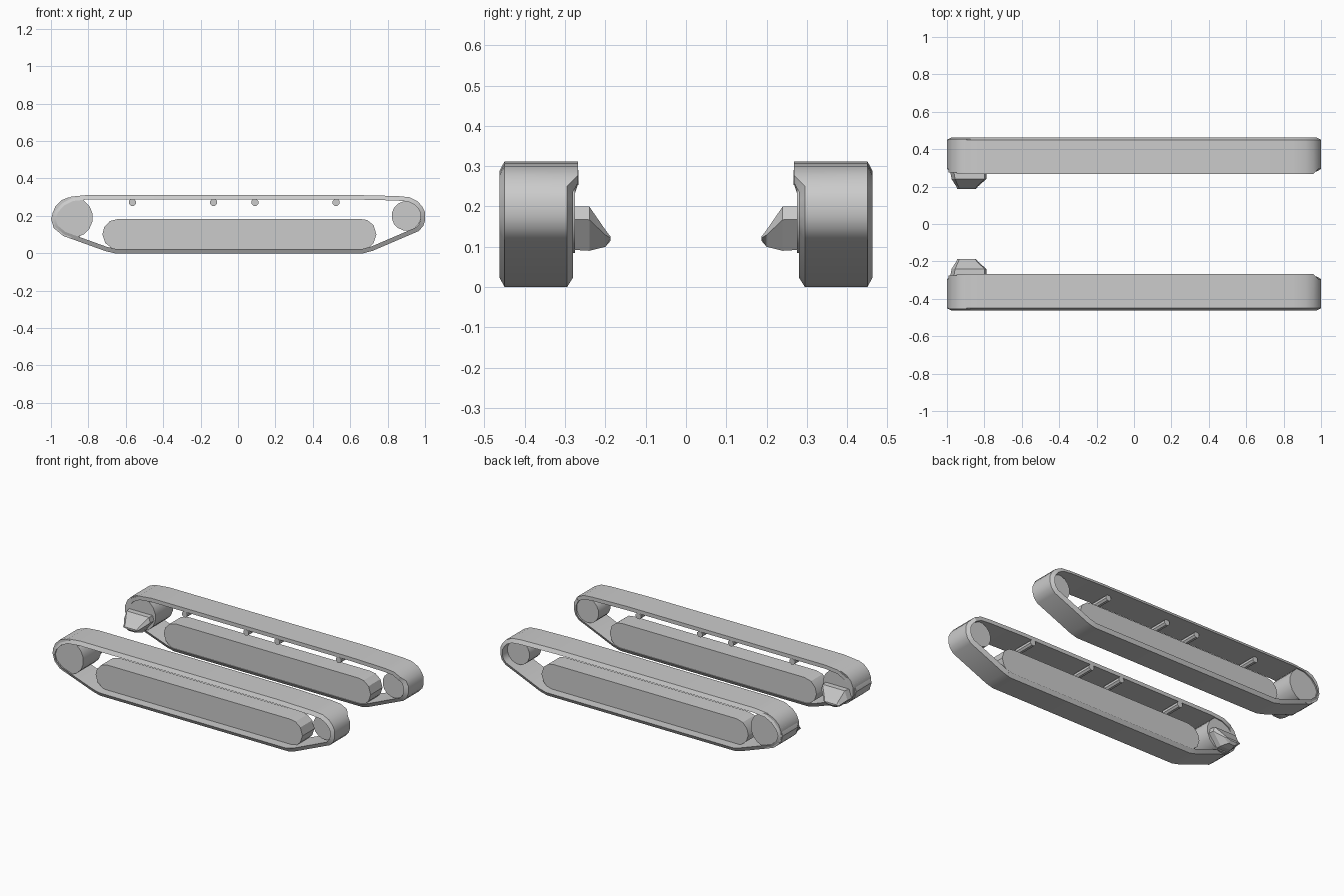
import bpy, bmesh, math
from mathutils import Vector

if "Cube" in bpy.data.objects:
    bpy.data.objects.remove(bpy.data.objects["Cube"])


def finish(name, bm, angle=30):
    """Turn a bmesh into an object mirrored across the centre line."""
    bmesh.ops.recalc_face_normals(bm, faces=bm.faces)
    me = bpy.data.meshes.new(name)
    bm.to_mesh(me)
    bm.free()
    ob = bpy.data.objects.new(name, me)
    bpy.context.collection.objects.link(ob)
    bpy.ops.object.select_all(action='DESELECT')
    ob.select_set(True)
    bpy.context.view_layer.objects.active = ob
    bpy.ops.object.shade_smooth_by_angle(angle=math.radians(angle))
    m = ob.modifiers.new("Mirror", 'MIRROR')
    m.use_axis = (False, True, False)
    return ob


def loft(name, rings, closed=False, angle=30):
    """Bridge equal-length rings; cap the ends unless the rings form a loop."""
    bm = bmesh.new()
    vs = [[bm.verts.new(p) for p in r] for r in rings]
    n = len(vs[0])
    for i in range(len(vs) if closed else len(vs) - 1):
        a, b = vs[i], vs[(i + 1) % len(vs)]
        for j in range(n):
            k = (j + 1) % n
            bm.faces.new((a[j], a[k], b[k], b[j]))
    if not closed:
        bm.faces.new(vs[0])
        bm.faces.new(vs[-1])
    return finish(name, bm, angle)


def prism(name, outline, y0, y1, angle=30):
    return loft(name, [[(x, y, z) for x, z in outline] for y in (y0, y1)], angle=angle)


def circle(cx, cz, r, n):
    return [(cx + r * math.cos(2 * math.pi * (i + .5) / n),
             cz + r * math.sin(2 * math.pi * (i + .5) / n)) for i in range(n)]


# Track belt: outer path, counter-clockwise seen from the front
path = [(-.66, 0), (.67, 0), (.72, .013), (.965, .118), (.99, .145), (1, .175),
        (1, .22), (.985, .25), (.96, .278), (.915, .3), (.85, .306), (.6, .312),
        (-.8, .312), (-.89, .303), (-.945, .275), (-.985, .23), (-1, .185),
        (-.985, .135), (-.935, .093), (-.71, .012)]
T = .024
rings = []
for i, p in enumerate(path):
    p = Vector(p)
    d0 = (p - Vector(path[i - 1])).normalized()
    d1 = (Vector(path[(i + 1) % len(path)]) - p).normalized()
    n = Vector((-d0.y - d1.y, d0.x + d1.x)).normalized()
    q = p + n * (T / max(.5, n.dot(Vector((-d1.y, d1.x)))))
    # The top run is a little wider, with a square inner edge
    inner = .268 if p.y > .26 else .28
    edge = inner if p.y > .26 else .295
    rings.append([(p.x, edge, p.y), (p.x, .45, p.y), (q.x, .463, q.y), (q.x, inner, q.y)])
loft("track_belt", rings, closed=True, angle=32)

# Road wheel bank, a long block with rounded ends, recessed on the outside
bank = [(-.665, .02), (.69, .02), (.725, .055), (.74, .1), (.725, .15), (.69, .178),
        (.65, .184), (-.64, .184), (-.685, .172), (-.715, .14), (-.725, .1), (-.71, .055)]
prism("road_wheel_bank", bank, .285, .405)

# Drive sprocket and idler wheel
prism("drive_sprocket", circle(-.885, .192, .109, 16), .275, .455)
prism("idler_wheel", circle(.9, .2, .079, 16), .29, .41)

# Return rollers under the top run
for i, x in enumerate((-.565, -.13, .09, .525)):
    prism(f"return_roller_{i + 1}", circle(x, .272, .02, 8), .267, .4)

# Final drive housing tapering towards the hull, hidden behind the sprocket
def housing(y, x0, x1, lo, hi):
    w, h = x1 - x0, hi - lo
    shape = [(.3, 0), (.7, 0), (1, .7), (.95, 1), (.1, 1), (0, .5)]
    return [(x0 + u * w, y, lo + v * h) for u, v in shape]


loft("final_drive_housing",
     [housing(.29, -.985, -.787, .093, .2), housing(.24, -.975, -.79, .09, .2),
      housing(.2, -.95, -.835, .1, .142), housing(.187, -.945, -.845, .115, .125)], angle=15)
